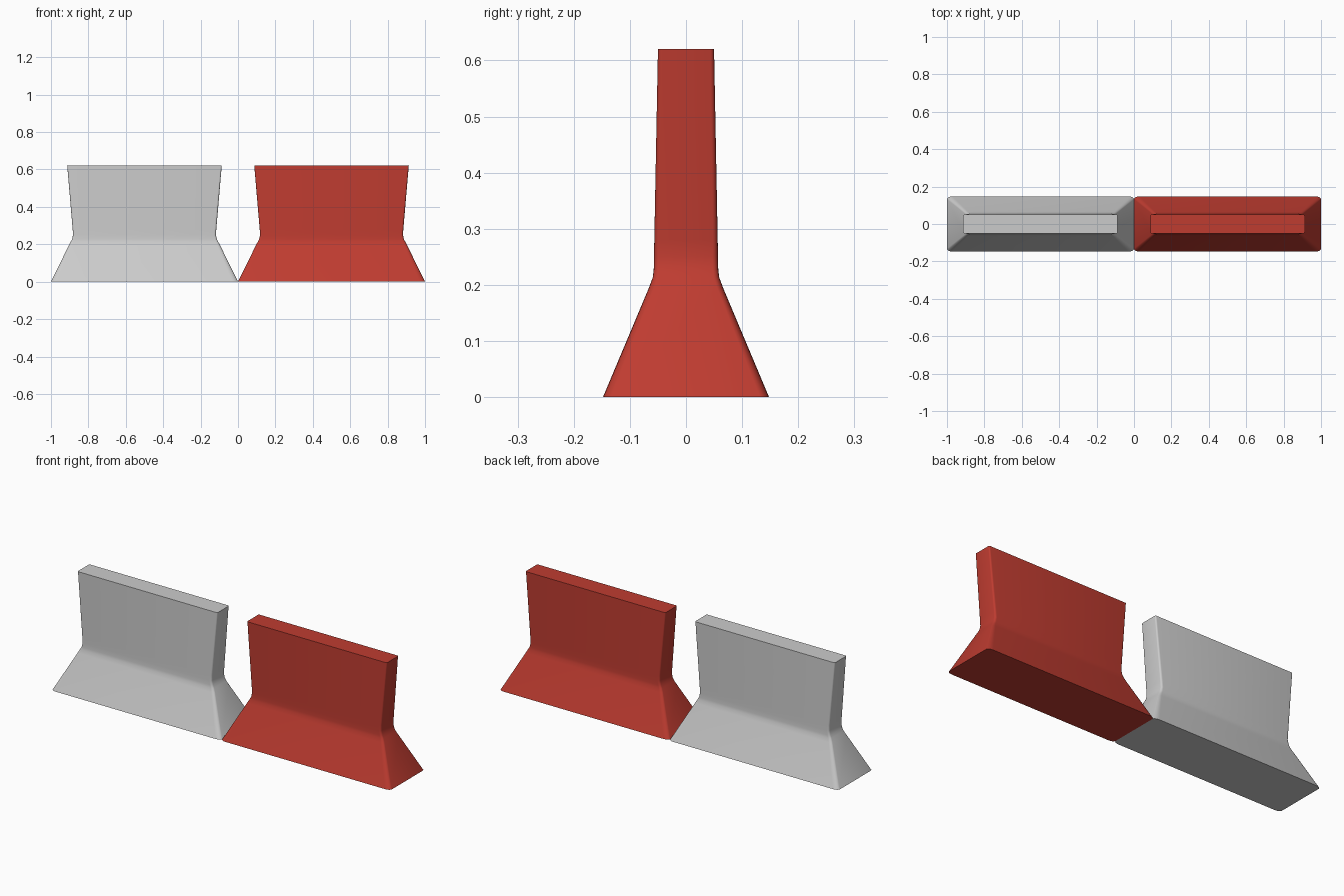
import bpy, bmesh, math

if "Cube" in bpy.data.objects:
    bpy.data.objects.remove(bpy.data.objects["Cube"])

# Barrier profile rings: z, half length, half depth, corner radius in x, in y
RINGS = [
    (0.00, 0.500, 0.148, 0.030, 0.016),
    (0.195, 0.404, 0.066, 0.016, 0.011),
    (0.214, 0.394, 0.059, 0.013, 0.010),
    (0.228, 0.387, 0.0575, 0.012, 0.010),
    (0.250, 0.382, 0.057, 0.011, 0.010),
    (0.280, 0.384, 0.0565, 0.011, 0.009),
    (0.62, 0.413, 0.050, 0.008, 0.007),
]
STEPS = 4


def outline(hx, hy, rx, ry):
    """Rounded rectangle, counter-clockwise."""
    pts = []
    for q, (sx, sy) in enumerate([(1, 1), (-1, 1), (-1, -1), (1, -1)]):
        for i in range(STEPS + 1):
            a = math.pi / 2 * (q + i / STEPS)
            pts.append((sx * (hx - rx) + rx * math.cos(a),
                        sy * (hy - ry) + ry * math.sin(a)))
    return pts


def barrier(name, x, material=None):
    bm = bmesh.new()
    loops = [[bm.verts.new((px, py, z)) for px, py in outline(hx, hy, rx, ry)]
             for z, hx, hy, rx, ry in RINGS]
    n = len(loops[0])
    for low, high in zip(loops, loops[1:]):
        for i in range(n):
            j = (i + 1) % n
            bm.faces.new((low[i], low[j], high[j], high[i]))
    bm.faces.new(loops[0][::-1])
    bm.faces.new(loops[-1])
    mesh = bpy.data.meshes.new(name)
    bm.to_mesh(mesh)
    bm.free()
    obj = bpy.data.objects.new(name, mesh)
    bpy.context.collection.objects.link(obj)
    obj.location.x = x
    if material:
        mesh.materials.append(material)
    # Soft corners and waist, crisp top and bottom rims
    bpy.ops.object.select_all(action='DESELECT')
    obj.select_set(True)
    bpy.context.view_layer.objects.active = obj
    bpy.ops.object.shade_smooth_by_angle(angle=math.radians(40))
    return obj


red = bpy.data.materials.new("red_plastic")
red.diffuse_color = (0.52, 0.045, 0.03, 1)
red.use_nodes = True
red.node_tree.nodes["Principled BSDF"].inputs["Base Color"].default_value = red.diffuse_color

# Two road barriers side by side
barrier("white_barrier", -0.5)
barrier("red_barrier", 0.5, red)
